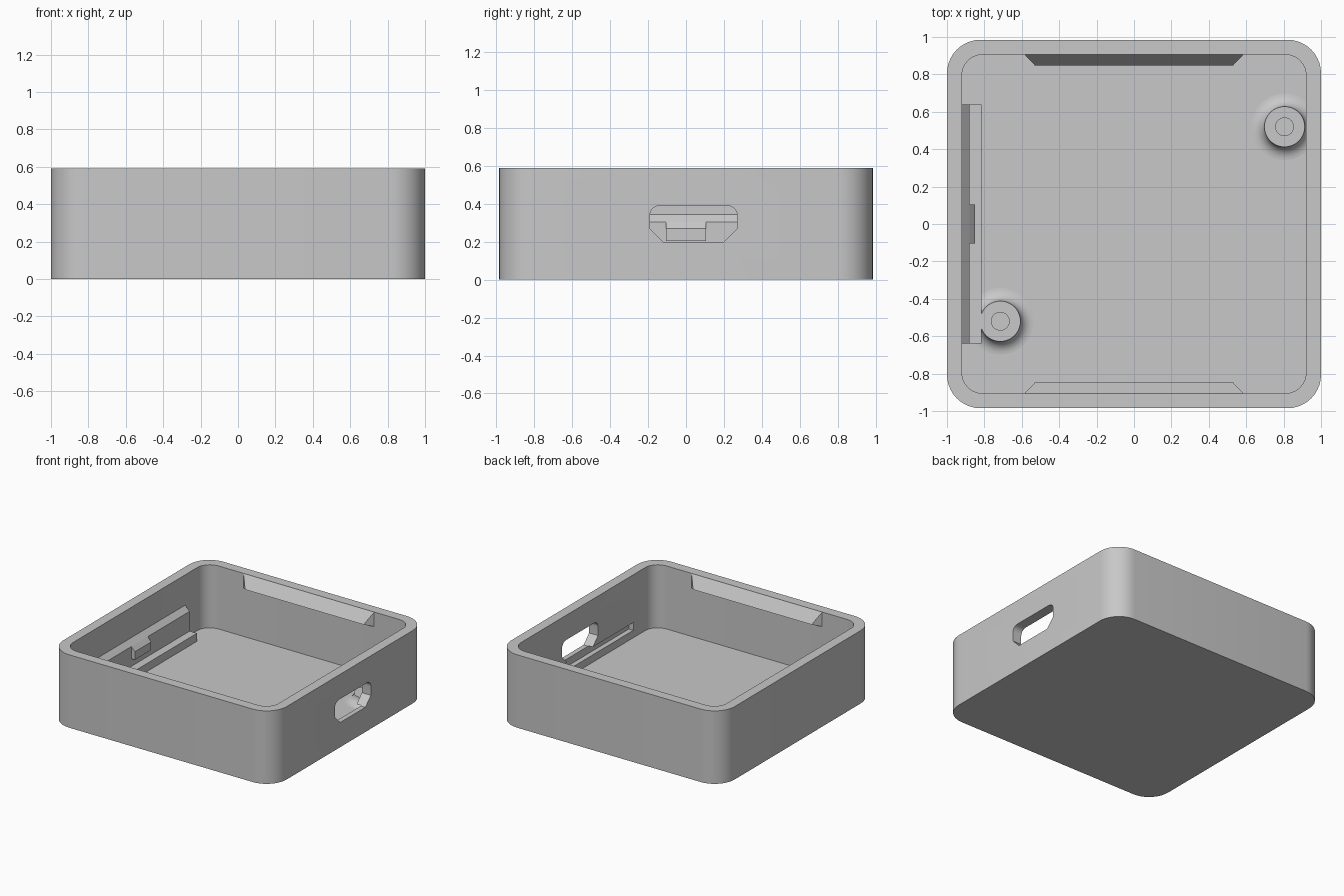
import bpy, bmesh, math
from mathutils import Vector

if "Cube" in bpy.data.objects:
    bpy.data.objects.remove(bpy.data.objects["Cube"])

grey = bpy.data.materials.new("matte_grey")
grey.diffuse_color = (0.58, 0.58, 0.58, 1)
grey.use_nodes = True
grey.node_tree.nodes["Principled BSDF"].inputs["Base Color"].default_value = grey.diffuse_color


def make(name, bm, smooth=False):
    bmesh.ops.recalc_face_normals(bm, faces=bm.faces[:])
    mesh = bpy.data.meshes.new(name)
    bm.to_mesh(mesh)
    bm.free()
    mesh.materials.append(grey)
    ob = bpy.data.objects.new(name, mesh)
    bpy.context.collection.objects.link(ob)
    if smooth:
        shade(ob)
    return ob


def activate(ob):
    bpy.ops.object.select_all(action='DESELECT')
    ob.select_set(True)
    bpy.context.view_layer.objects.active = ob


def shade(ob):
    activate(ob)
    bpy.ops.object.shade_smooth_by_angle(angle=math.radians(30))


def prism(name, points, offset):
    """Extrude a closed 3D outline along an offset."""
    bm = bmesh.new()
    face = bm.faces.new([bm.verts.new(p) for p in points])
    ext = bmesh.ops.extrude_face_region(bm, geom=[face])
    verts = [v for v in ext["geom"] if isinstance(v, bmesh.types.BMVert)]
    bmesh.ops.translate(bm, verts=verts, vec=Vector(offset))
    return make(name, bm)


def arc(cx, cy, r, start, steps=10):
    return [(cx + r * math.cos(math.radians(start + 90 * i / steps)),
             cy + r * math.sin(math.radians(start + 90 * i / steps)))
            for i in range(steps + 1)]


def rounded_block(name, hx, hy, r, z0, z1):
    pts = []
    for sx, sy, a in ((1, 1, 0), (-1, 1, 90), (-1, -1, 180), (1, -1, 270)):
        pts += arc(sx * (hx - r), sy * (hy - r), r, a)
    return prism(name, [(x, y, z0) for x, y in pts], (0, 0, z1 - z0))


def across_y(name, profile, y0, y1):
    return prism(name, [(x, y0, z) for x, z in profile], (0, y1 - y0, 0))


# Open tray with hollow, cable port and board slot in the right wall
tray = rounded_block("tray", 1.0, 0.985, 0.18, 0, 0.59)
hollow = rounded_block("hollow_cutter", 0.92, 0.905, 0.11, 0.08, 0.8)
port_outline = ([(-0.12, 0.2), (0.2, 0.2), (0.27, 0.27)]
                + arc(0.22, 0.34, 0.05, 0, 6)
                + arc(-0.14, 0.34, 0.05, 90, 6) + [(-0.19, 0.27)])
port = prism("port_cutter", [(0.85, y, z) for y, z in port_outline], (0.3, 0, 0))
slot = across_y("slot_cutter",
                [(0.88, 0.14), (0.96, 0.14), (0.96, 0.203), (0.88, 0.203)],
                -0.64, 0.64)
for cutter in (hollow, port, slot):
    cutter.hide_render = True
    activate(tray)
    mod = tray.modifiers.new("cut", 'BOOLEAN')
    mod.operation = 'DIFFERENCE'
    mod.solver = 'EXACT'
    mod.object = cutter
    bpy.ops.object.modifier_apply(modifier=mod.name)
    bpy.data.objects.remove(cutter)
shade(tray)

# Board ledge, end stop and hook on the left wall
across_y("board_ledge",
         [(-0.93, 0.05), (-0.815, 0.05), (-0.815, 0.145), (-0.93, 0.145)],
         -0.64, 0.64)
across_y("board_stop",
         [(-0.93, 0.14), (-0.88, 0.14), (-0.88, 0.305), (-0.92, 0.345), (-0.93, 0.345)],
         -0.639, 0.639)
across_y("board_hook",
         [(-0.89, 0.205), (-0.85, 0.205), (-0.85, 0.27), (-0.88, 0.305), (-0.89, 0.305)],
         -0.105, 0.105)

# Wedge lips for the lid, front and back
for name, s in (("front_lip", -1), ("back_lip", 1)):
    bm = bmesh.new()
    ends = []
    for side in (-1, 1):
        ends.append([bm.verts.new(p) for p in (
            (side * 0.585, s * 0.906, 0.589),
            (side * 0.53, s * 0.848, 0.495),
            (side * 0.585, s * 0.906, 0.472))])
    a, b = ends
    bm.faces.new(a)
    bm.faces.new(b)
    for i in range(3):
        j = (i + 1) % 3
        bm.faces.new((a[i], a[j], b[j], b[i]))
    make(name, bm)

# Filleted posts with locating pins
fillet = [(0.178 - 0.07 * math.sin(t), 0.145 - 0.065 * math.cos(t))
          for t in (math.pi / 2 * i / 8 for i in range(9))]
profile = [(0, 0.05), (0.178, 0.05)] + fillet + [(0.05, 0.145), (0.05, 0.2), (0, 0.2)]
for name, x, y in (("left_post", -0.715, -0.52), ("right_post", 0.805, 0.52)):
    bm = bmesh.new()
    verts = [bm.verts.new((r, 0, z)) for r, z in profile]
    edges = [bm.edges.new(pair) for pair in zip(verts, verts[1:])]
    bmesh.ops.spin(bm, geom=verts + edges, cent=(0, 0, 0), axis=(0, 0, 1),
                   angle=math.tau, steps=40)
    bmesh.ops.remove_doubles(bm, verts=bm.verts[:], dist=0.0005)
    bmesh.ops.translate(bm, verts=bm.verts[:], vec=(x, y, 0))
    make(name, bm, smooth=True)
